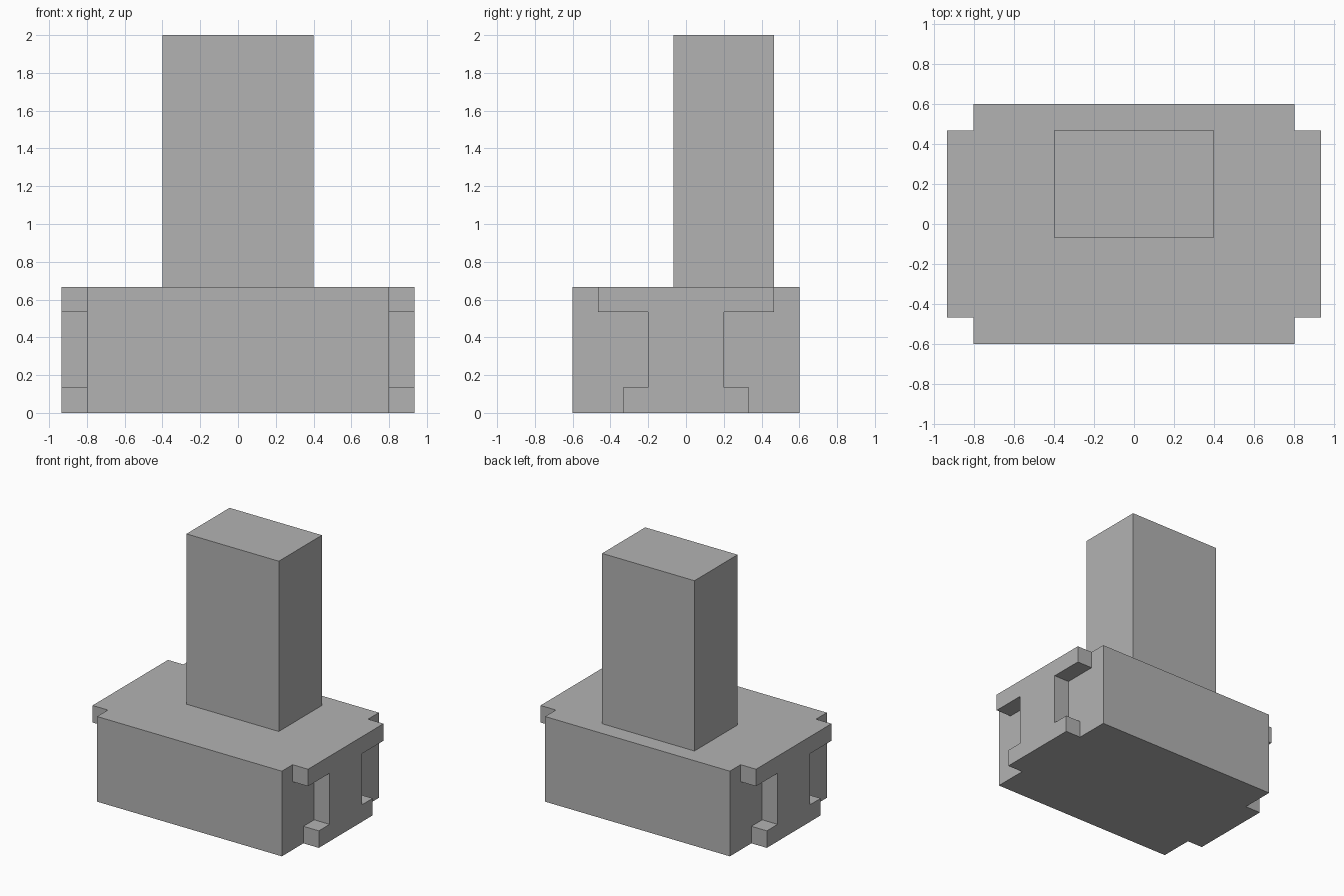
import bpy
import bmesh
from mathutils import Vector

cube = bpy.data.objects.get("Cube")
if cube:
    bpy.data.objects.remove(cube, do_unlink=True)

grey = bpy.data.materials.new("plain grey")
grey.use_nodes = True
colour = (0.45, 0.45, 0.45, 1)
grey.diffuse_color = colour
grey.node_tree.nodes["Principled BSDF"].inputs["Base Color"].default_value = colour


def finish(name, bm):
    bmesh.ops.recalc_face_normals(bm, faces=bm.faces)
    mesh = bpy.data.meshes.new(name)
    bm.to_mesh(mesh)
    bm.free()
    mesh.materials.append(grey)
    obj = bpy.data.objects.new(name, mesh)
    bpy.context.collection.objects.link(obj)
    return obj


def box(name, low, high):
    bm = bmesh.new()
    bmesh.ops.create_cube(bm, size=1)
    low, high = Vector(low), Vector(high)
    for v in bm.verts:
        v.co = (low + high) / 2 + v.co * (high - low)
    return finish(name, bm)


def side_rail(name, side):
    # Stepped profile: wide top flange, narrow web, medium foot
    half = [(U * 2.5, 0), (U * 2.5, U), (U * 1.5, U),
            (U * 1.5, U * 4), (U * 3.5, U * 4), (U * 3.5, BASE_TOP)]
    outline = half + [(-y, z) for y, z in reversed(half)]
    bm = bmesh.new()
    face = bm.faces.new([bm.verts.new((side * BASE_X, y, z)) for y, z in outline])
    grown = bmesh.ops.extrude_face_region(bm, geom=[face])["geom"]
    verts = [g for g in grown if isinstance(g, bmesh.types.BMVert)]
    bmesh.ops.translate(bm, verts=verts, vec=(side * U, 0, 0))
    return finish(name, bm)


U = 2 / 15            # common step size
BASE_X, BASE_Y, BASE_TOP = 6 * U, 4.5 * U, 5 * U

# Widths of the rail steps sit on half-steps of the same module
box("base_block", (-BASE_X, -BASE_Y, 0), (BASE_X, BASE_Y, BASE_TOP))
box("upright_column", (-3 * U, -U / 2, BASE_TOP), (3 * U, 3.5 * U, 2))
side_rail("left_side_rail", 1)
side_rail("right_side_rail", -1)
